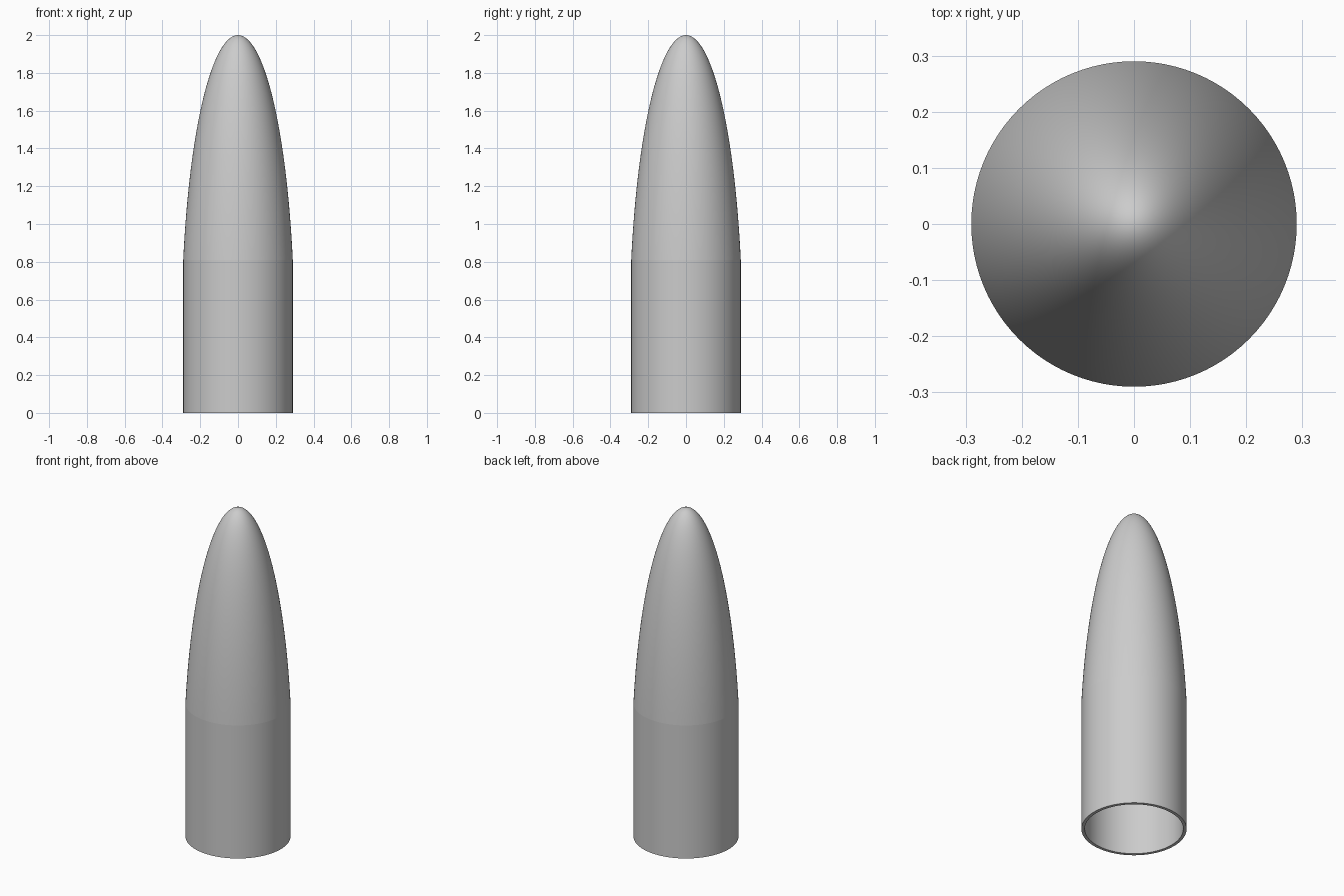
import bpy
import bmesh
import math

cube = bpy.data.objects.get("Cube")
if cube:
    bpy.data.objects.remove(cube, do_unlink=True)

SEGMENTS = 96
RADIUS = 0.29
WALL = 0.018
SHOULDER = 0.81   # height where the nose begins
TOP = 2.0
CENTRE = 0.42     # centre of the ellipse that shapes the nose

grey = bpy.data.materials.new("light_grey")
grey.use_nodes = True
grey.diffuse_color = (0.6, 0.6, 0.6, 1)
grey.node_tree.nodes["Principled BSDF"].inputs["Base Color"].default_value = (0.6, 0.6, 0.6, 1)


def lathe(name, profile, closed):
    """Spin a radius/height profile around z into a smooth object."""
    bm = bmesh.new()
    verts = [bm.verts.new((r, 0, z)) for r, z in profile]
    edges = [bm.edges.new(pair) for pair in zip(verts, verts[1:])]
    if closed:
        edges.append(bm.edges.new((verts[-1], verts[0])))
    bmesh.ops.spin(bm, geom=verts + edges, cent=(0, 0, 0), axis=(0, 0, 1),
                   angle=math.tau, steps=SEGMENTS, use_merge=True)
    bmesh.ops.remove_doubles(bm, verts=bm.verts, dist=1e-5)
    bmesh.ops.recalc_face_normals(bm, faces=bm.faces)
    mesh = bpy.data.meshes.new(name)
    bm.to_mesh(mesh)
    bm.free()
    mesh.materials.append(grey)
    obj = bpy.data.objects.new(name, mesh)
    bpy.context.collection.objects.link(obj)
    bpy.ops.object.select_all(action='DESELECT')
    obj.select_set(True)
    bpy.context.view_layer.objects.active = obj
    bpy.ops.object.shade_smooth_by_angle(angle=math.radians(35))
    return obj


def ogive(radius, top, steps=40):
    """Elliptical curve from the shoulder up to the tip on the axis."""
    height = top - CENTRE
    start = math.asin((SHOULDER - CENTRE) / height)
    full = radius / math.cos(start)
    points = []
    for i in range(steps + 1):
        a = start + (math.pi / 2 - start) * i / steps
        points.append((full * math.cos(a), CENTRE + height * math.sin(a)))
    points[-1] = (0, top)
    return points


# Open cylindrical body
inner = RADIUS - WALL
lathe("body_tube", [(RADIUS, 0), (RADIUS, SHOULDER), (inner, SHOULDER), (inner, 0)], True)

# Hollow rounded nose, outer skin over inner skin
lathe("nose_cone", ogive(inner, TOP - WALL)[::-1] + ogive(RADIUS, TOP), False)
